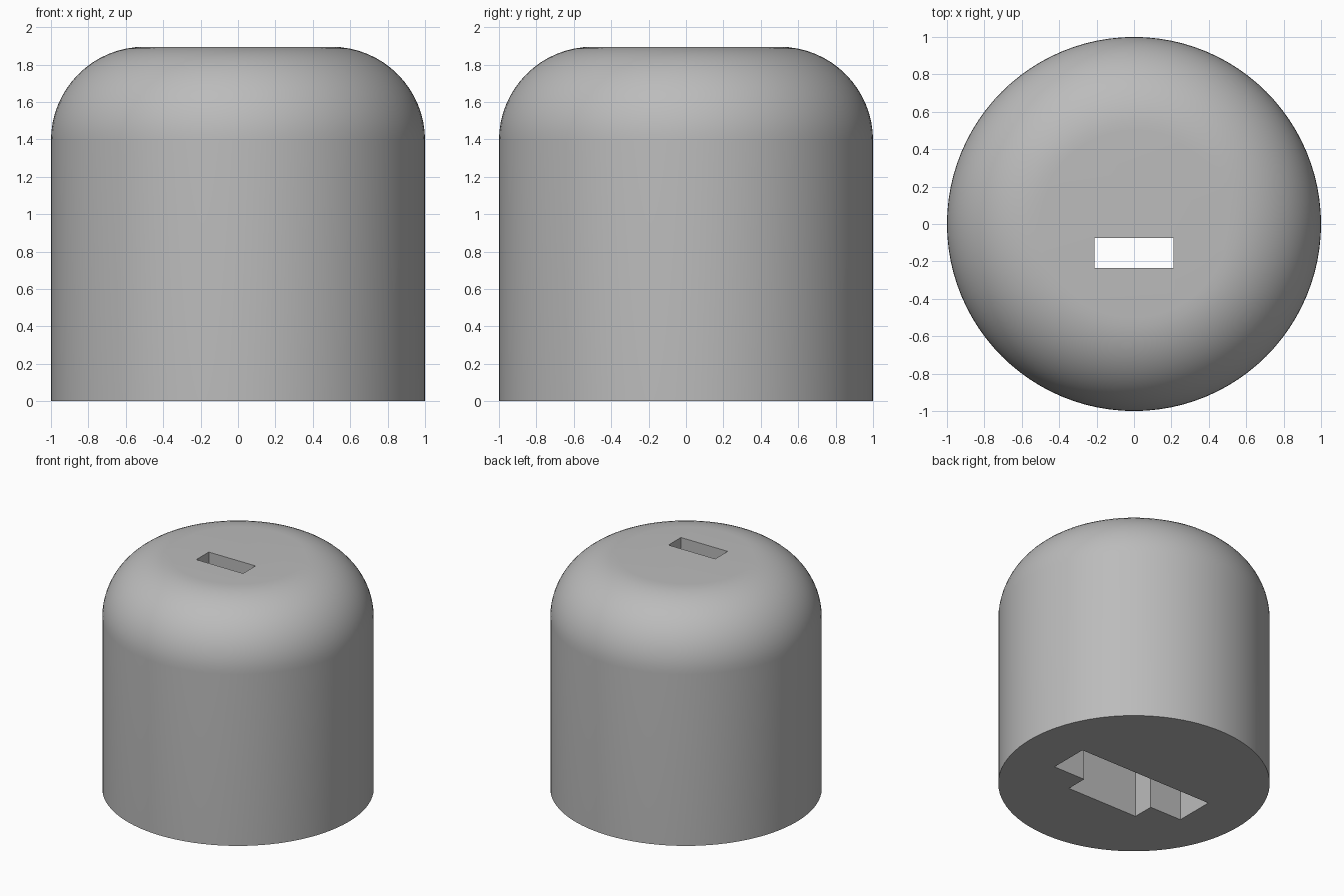
import bpy
import bmesh
import math

if "Cube" in bpy.data.objects:
    bpy.data.objects.remove(bpy.data.objects["Cube"])

HEIGHT, RADIUS, FILLET = 1.895, 1.0, 0.5
SIDES, STEPS = 96, 16

grey = bpy.data.materials.new("plain grey")
grey.diffuse_color = (0.5, 0.5, 0.5, 1)
grey.use_nodes = True
grey.node_tree.nodes["Principled BSDF"].inputs["Base Color"].default_value = grey.diffuse_color


def make_object(name, bm):
    bmesh.ops.recalc_face_normals(bm, faces=bm.faces)
    mesh = bpy.data.meshes.new(name)
    bm.to_mesh(mesh)
    bm.free()
    mesh.materials.append(grey)
    obj = bpy.data.objects.new(name, mesh)
    bpy.context.collection.objects.link(obj)
    return obj


def prism(name, outline, z0, z1):
    bm = bmesh.new()
    face = bm.faces.new([bm.verts.new((x, y, z0)) for x, y in outline])
    new = bmesh.ops.extrude_face_region(bm, geom=[face])["geom"]
    top = [v for v in new if isinstance(v, bmesh.types.BMVert)]
    bmesh.ops.translate(bm, verts=top, vec=(0, 0, z1 - z0))
    return make_object(name, bm)


# Round housing: straight wall with a filleted shoulder and flat ends
profile = [(RADIUS, 0)]
for i in range(STEPS + 1):
    a = math.pi / 2 * i / STEPS
    profile.append((RADIUS - FILLET + FILLET * math.cos(a),
                    HEIGHT - FILLET + FILLET * math.sin(a)))
bm = bmesh.new()
rings = []
for r, z in profile:
    rings.append([bm.verts.new((r * math.cos(2 * math.pi * k / SIDES),
                                r * math.sin(2 * math.pi * k / SIDES), z))
                  for k in range(SIDES)])
for low, high in zip(rings, rings[1:]):
    for k in range(SIDES):
        n = (k + 1) % SIDES
        bm.faces.new((low[k], low[n], high[n], high[k]))
bm.faces.new(rings[0][::-1])
bm.faces.new(rings[-1])
housing = make_object("housing", bm)

# T-shaped pocket open at the bottom
half = [(0.32, -0.365), (0.32, -0.19), (0.605, -0.19), (0.605, 0.13)]
pocket = prism("pocket_cutter", half + [(-x, y) for x, y in reversed(half)], -0.1, 1.5)

# Slot through the top into the pocket
slot = prism("slot_cutter", [(-0.21, -0.235), (0.21, -0.235),
                             (0.21, -0.075), (-0.21, -0.075)], 1.2, 2.1)

bpy.context.view_layer.objects.active = housing
housing.select_set(True)
for cutter in (pocket, slot):
    mod = housing.modifiers.new(cutter.name, 'BOOLEAN')
    mod.operation = 'DIFFERENCE'
    mod.solver = 'EXACT'
    mod.object = cutter
    bpy.ops.object.modifier_apply(modifier=mod.name)
for cutter in (pocket, slot):
    bpy.data.objects.remove(cutter)

bpy.ops.object.shade_smooth_by_angle(angle=math.radians(30))
